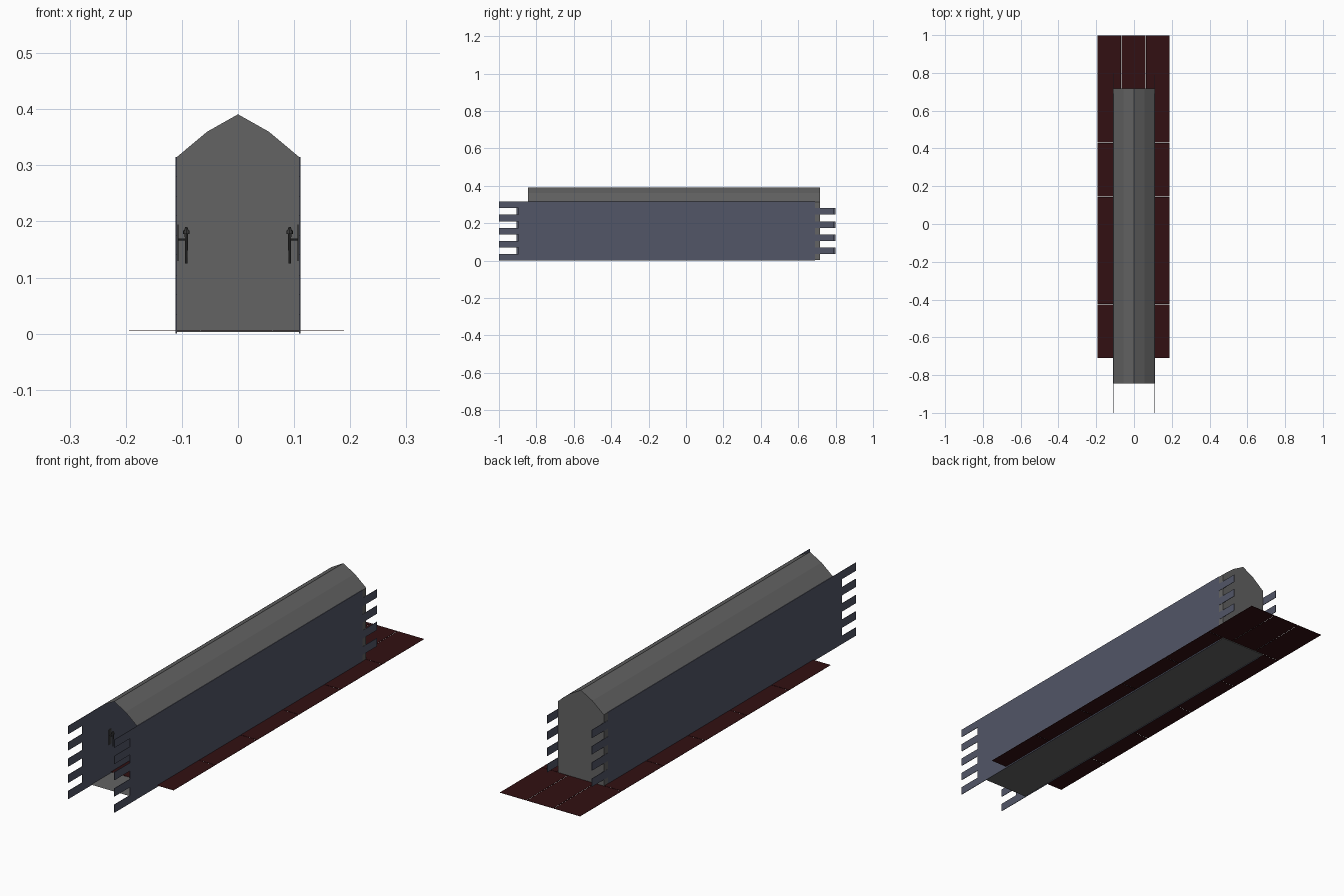
import bpy
import bmesh
from mathutils import Matrix, Vector

cube = bpy.data.objects.get("Cube")
if cube:
    bpy.data.objects.remove(cube, do_unlink=True)


def material(name, color):
    m = bpy.data.materials.new(name)
    m.use_nodes = True
    m.diffuse_color = (*color, 1)
    m.node_tree.nodes["Principled BSDF"].inputs["Base Color"].default_value = (*color, 1)
    return m


grey = material("stone_grey", (0.125, 0.125, 0.125))
blue = material("slate_blue", (0.085, 0.093, 0.135))
red = material("dark_red", (0.032, 0.005, 0.006))
iron = material("dark_iron", (0.05, 0.05, 0.05))


def finish(bm, name, mat):
    mesh = bpy.data.meshes.new(name)
    bm.to_mesh(mesh)
    bm.free()
    mesh.materials.append(mat)
    obj = bpy.data.objects.new(name, mesh)
    bpy.context.collection.objects.link(obj)
    return obj


def add_box(bm, lo, hi):
    lo, hi = Vector(lo), Vector(hi)
    mat = Matrix.Translation((lo + hi) / 2) @ Matrix.Diagonal((*(hi - lo), 1))
    bmesh.ops.create_cube(bm, size=1, matrix=mat)


def add_rod(bm, a, b, r1, r2):
    a, b = Vector(a), Vector(b)
    turn = (b - a).to_track_quat("Z", "Y").to_matrix().to_4x4()
    bmesh.ops.create_cone(bm, cap_ends=True, segments=8, radius1=r1, radius2=r2,
                          depth=(b - a).length,
                          matrix=Matrix.Translation((a + b) / 2) @ turn)


HALF = 0.11
FRONT, BACK = -0.845, 0.717

# Hall shell: floor, sides and peaked ceiling, open at the front
profile = [(-HALF, 0.003), (HALF, 0.003), (HALF, 0.314), (0.055, 0.36),
           (0, 0.391), (-0.055, 0.36), (-HALF, 0.314)]
bm = bmesh.new()
near = [bm.verts.new((x, FRONT, z)) for x, z in profile]
far = [bm.verts.new((x, BACK, z)) for x, z in profile]
for i in range(len(profile)):
    j = (i + 1) % len(profile)
    bm.faces.new((near[i], near[j], far[j], far[i]))
bm.faces.new(list(reversed(far)))
bmesh.ops.recalc_face_normals(bm, faces=bm.faces)
finish(bm, "hall_shell", grey)

# Side walls: staggered courses leave toothed ends
ROWS = 9
course = 0.315 / ROWS
for side, name in ((1, "left_wall"), (-1, "right_wall")):
    bm = bmesh.new()
    for row in range(ROWS):
        if row % 2 == 0:
            y0, y1 = -1.0, 0.69
        else:
            y0, y1 = -0.9 + 0.005 * side, 0.795 - 0.005 * side
        add_box(bm, (side * HALF - 0.001, y0, row * course),
                (side * HALF + 0.001, y1, (row + 1) * course))
    finish(bm, name, blue)

# Floor tiles: three across, six deep, with hairline gaps
bm = bmesh.new()
tile_x, tile_y, gap = 0.1283, 0.285, 0.001
for i in range(3):
    for j in range(6):
        x, y = -0.195 + i * tile_x, -0.71 + j * tile_y
        add_box(bm, (x + gap, y + gap, 0.006), (x + tile_x - gap, y + tile_y - gap, 0.007))
finish(bm, "floor_tiles", red)

# Wall torches: plate, arm, tapered shaft and collar
for side, name in ((1, "left_torches"), (-1, "right_torches")):
    bm = bmesh.new()
    for k in range(3):
        y = -0.72 + k * 2 * tile_y
        x = side * 0.092
        add_box(bm, (side * 0.107 - 0.001, y - 0.008, 0.13),
                (side * 0.107 + 0.001, y + 0.008, 0.195))
        add_rod(bm, (side * 0.108, y, 0.168), (x, y, 0.168), 0.002, 0.002)
        add_rod(bm, (x, y, 0.125), (x, y, 0.178), 0.002, 0.003)
        add_rod(bm, (x, y, 0.178), (x, y, 0.184), 0.006, 0.006)
        add_rod(bm, (x, y, 0.184), (x, y, 0.19), 0.004, 0.002)
    finish(bm, name, iron)
